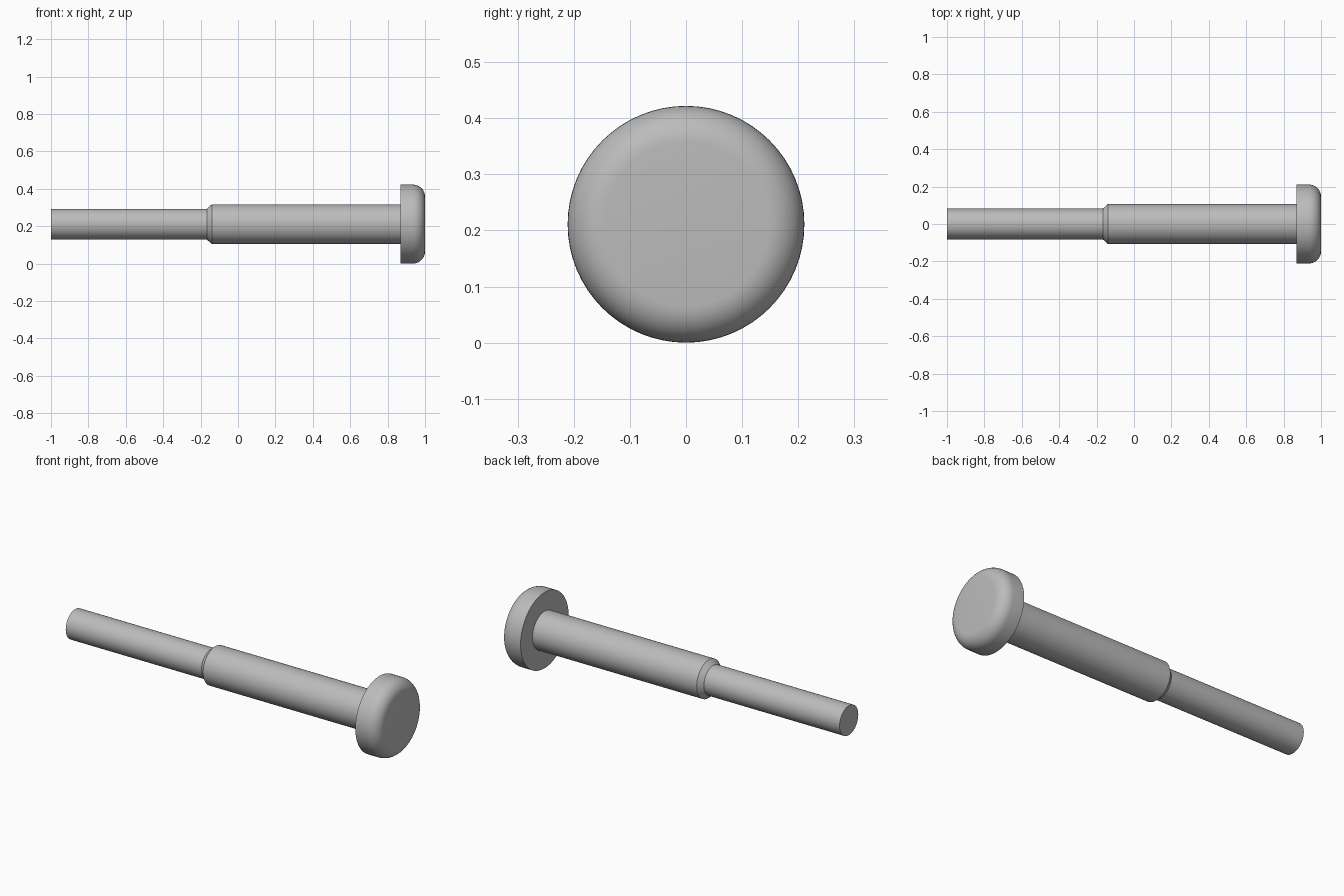
import bpy, bmesh, math
from mathutils import Matrix, Vector

cube = bpy.data.objects.get("Cube")
if cube:
    bpy.data.objects.remove(cube, do_unlink=True)

SIDES = 64
HEAD_R, SHANK_R, TIP_R = 0.211, 0.106, 0.082
HEAD_X, SHOULDER_X, TIP_X = 0.868, -0.14, -0.167
FILLET = 0.065

steel = bpy.data.materials.new("grey steel")
steel.use_nodes = True
grey = (0.5, 0.5, 0.5, 1)
steel.diffuse_color = grey
steel.node_tree.nodes["Principled BSDF"].inputs["Base Color"].default_value = grey


def lathe(name, profile):
    """Spin (x, radius) points around the pin's long axis."""
    bm = bmesh.new()
    verts = [bm.verts.new((x, 0, r)) for x, r in profile]
    edges = [bm.edges.new(pair) for pair in zip(verts, verts[1:])]
    bmesh.ops.spin(bm, geom=verts + edges, cent=(0, 0, 0), axis=(1, 0, 0),
                   angle=math.tau, steps=SIDES, use_duplicate=False)
    bmesh.ops.remove_doubles(bm, verts=bm.verts, dist=0.0001)
    # Make every face point outward along the profile
    bmesh.ops.recalc_face_normals(bm, faces=bm.faces)
    side = max(bm.faces, key=lambda f: f.calc_area() * abs(f.normal.yz.length))
    centre = side.calc_center_median()
    if side.normal.dot(Vector((0, centre.y, centre.z))) < 0:
        bmesh.ops.reverse_faces(bm, faces=bm.faces)
    bmesh.ops.transform(bm, matrix=Matrix.Translation((0, 0, HEAD_R)), verts=bm.verts)
    mesh = bpy.data.meshes.new(name)
    bm.to_mesh(mesh)
    bm.free()
    mesh.materials.append(steel)
    obj = bpy.data.objects.new(name, mesh)
    bpy.context.collection.objects.link(obj)
    bpy.ops.object.select_all(action="DESELECT")
    obj.select_set(True)
    bpy.context.view_layer.objects.active = obj
    bpy.ops.object.shade_smooth_by_angle(angle=math.radians(30))
    return obj


# Head: flat underside, straight rim, rounded outer edge
rounding = [(1 - FILLET + FILLET * math.sin(a), HEAD_R - FILLET + FILLET * math.cos(a))
            for a in (math.pi / 2 * i / 10 for i in range(11))]
lathe("head", [(HEAD_X, SHANK_R), (HEAD_X, HEAD_R)] + rounding + [(1, 0)])

# Thick shank with a chamfered shoulder
lathe("shank", [(TIP_X, TIP_R), (SHOULDER_X, SHANK_R), (HEAD_X, SHANK_R)])

# Thin tip with a flat end
lathe("tip", [(-1, 0), (-1, TIP_R), (TIP_X, TIP_R)])
